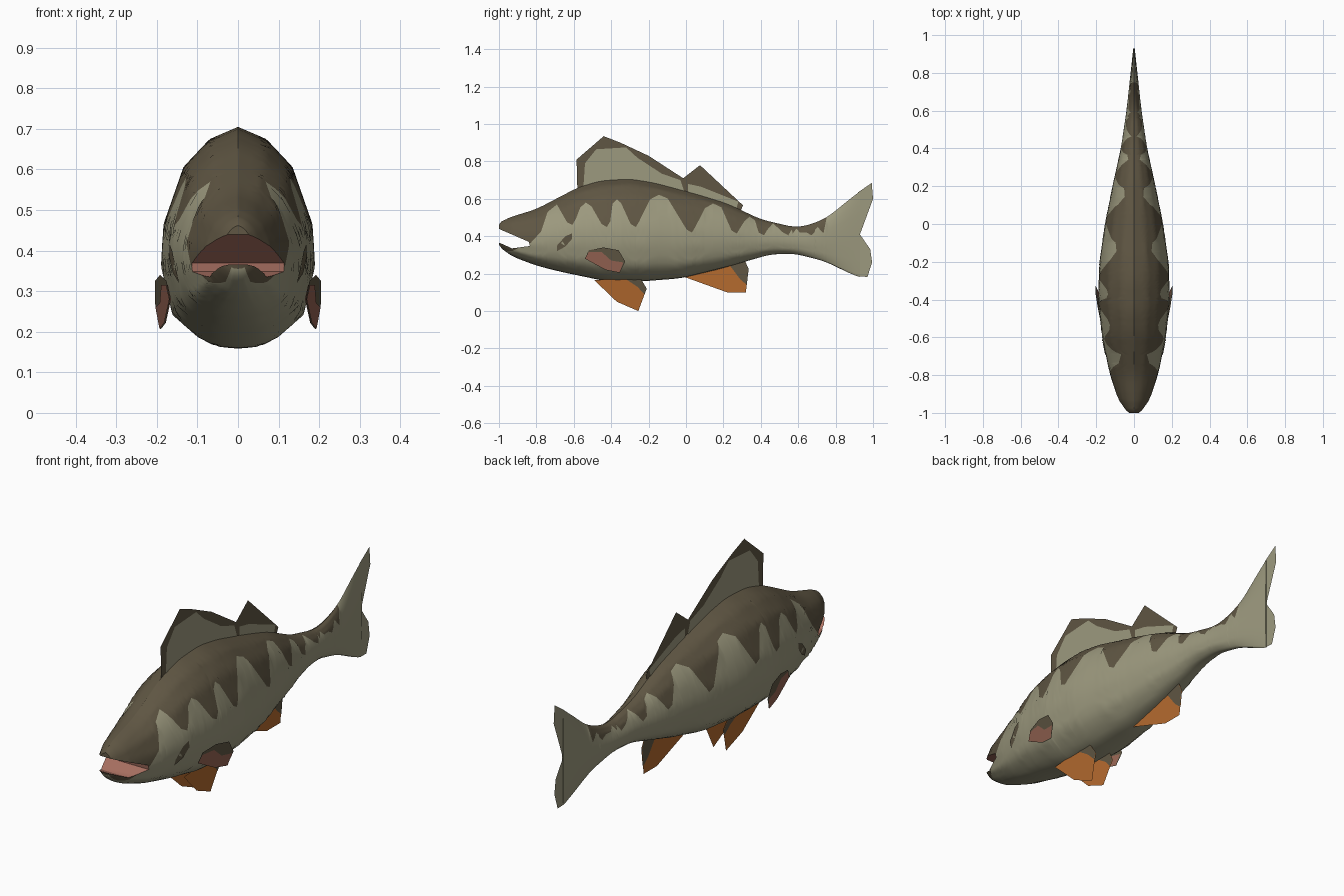
import bpy, bmesh, math

if "Cube" in bpy.data.objects:
    bpy.data.objects.remove(bpy.data.objects["Cube"])


def material(name, rgb):
    m = bpy.data.materials.new(name)
    m.diffuse_color = (*rgb, 1)
    m.use_nodes = True
    m.node_tree.nodes["Principled BSDF"].inputs["Base Color"].default_value = m.diffuse_color
    return m


LIGHT = material("pale_olive", (0.335, 0.32, 0.21))
DARK = material("dark_olive", (0.115, 0.093, 0.056))
PINK = material("mouth_pink", (0.46, 0.19, 0.14))
ORANGE = material("fin_orange", (0.46, 0.145, 0.028))
ROSE = material("fin_rose", (0.30, 0.125, 0.085))


def lerp(table, t):
    """Straight-line interpolation of (t, value) pairs."""
    if t <= table[0][0]:
        return table[0][1]
    for (a, u), (b, v) in zip(table, table[1:]):
        if t <= b:
            return u + (v - u) * (t - a) / (b - a)
    return table[-1][1]


def smooth(table, t):
    """Rounded interpolation: average of nearby straight-line samples."""
    r = min(0.04, t - table[0][0], table[-1][0] - t)
    return sum(lerp(table, t + r * k / 3) for k in range(-3, 4)) / 7


# Body profiles along y: back line, belly line, half width
TOP = [(-1, .462), (-.985, .485), (-.93, .505), (-.8, .545), (-.58, .66), (-.46, .697),
       (-.3, .707), (-.165, .685), (.075, .62), (.22, .575), (.4, .49), (.58, .448),
       (.66, .46), (.755, .50), (.877, .60), (.93, .64)]
BOTTOM = [(-1, .355), (-.98, .325), (-.93, .292), (-.8, .243), (-.67, .21), (-.43, .16),
          (-.245, .158), (-.03, .175), (.18, .225), (.45, .303), (.58, .307), (.74, .267),
          (.9, .19), (.93, .183)]
WIDTH = [(-1, .035), (-.97, .065), (-.93, .085), (-.87, .105), (-.77, .135), (-.6, .17),
         (-.4, .191), (-.2, .185), (0, .155), (.2, .115), (.4, .07), (.6, .04), (.8, .018),
         (.93, .004)]
# Cross-section: height fraction to width fraction
SECTION = [(0, 0), (.008, .28), (.05, .52), (.15, .85), (.37, 1), (.56, .97), (.82, .71),
           (.945, .37), (1, 0)]
# Lower edge of the dark back: lip, then bars
EDGE = [(-1, .32), (-.93, .32), (-.89, .34), (-.83, .365), (-.775, .425), (-.74, .53),
        (-.69, .57)]
BARS = [(-.62, .46, -.535, .58), (-.435, .45, -.37, .598), (-.28, .45, -.145, .622),
        (.02, .42, .145, .575), (.26, .415, .34, .505), (.405, .405, .465, .47),
        (.535, .405, .59, .44), (.66, .405, .705, .45)]
for y0, low, y1, high in BARS:
    EDGE += [(y0 - .016, low + .015), (y0 + .012, low), (y0 + .03, low + .03),
             (y1 - .035 * (y1 - y0) / .1, high - .025), (y1, high),
             (y1 + .35 * (y1 - y0), high - .02)]
EDGE += [(.735, .415), (.75, .49), (.93, .70)]
EDGE.sort()


def half_width(y, z):
    a, b = smooth(BOTTOM, y), smooth(TOP, y)
    return smooth(WIDTH, y) * lerp(SECTION, (z - a) / (b - a))


def finish(bm, name, mats):
    me = bpy.data.meshes.new(name)
    bm.to_mesh(me)
    bm.free()
    for m in mats:
        me.materials.append(m)
    ob = bpy.data.objects.new(name, me)
    bpy.context.collection.objects.link(ob)
    return ob


# Body: lofted rings, each with a point exactly on the colour edge
N = 12
ys = sorted({round(-1 + 1.93 * i / 150, 4) for i in range(151)} | {round(p[0], 4) for p in EDGE})
bm = bmesh.new()
rings = []
for y in ys:
    a, b = smooth(BOTTOM, y), smooth(TOP, y)
    e = min(max((lerp(EDGE, y) - a) / (b - a), .04), .985)
    fs = [e + (1 - e) * math.sin(math.pi / 2 * (1 - i / N)) for i in range(N)]
    fs += [e * (1 - math.sin(math.pi / 2 * i / N)) for i in range(N + 1)]
    pts = [(smooth(WIDTH, y) * lerp(SECTION, f), a + f * (b - a)) for f in fs]
    pts[0], pts[-1] = (0, b), (0, a)
    loop = pts + [(-x, z) for x, z in pts[-2:0:-1]]
    rings.append([bm.verts.new((x, y, z)) for x, z in loop])
M = 4 * N
for k, (r, q) in enumerate(zip(rings, rings[1:])):
    for i in range(M):
        j = (i + 1) % M
        f = bm.faces.new((r[i], r[j], q[j], q[i]))
        dark = (i < N or i >= M - N) and (ys[k] + ys[k + 1]) / 2 < .75
        f.material_index = 1 if dark else 0
bm.faces.new(rings[0]).material_index = 1
bm.faces.new(rings[-1])
bmesh.ops.recalc_face_normals(bm, faces=bm.faces)
body = finish(bm, "body", [LIGHT, DARK, PINK])

# Mouth: wedge cut out of the head, pink inside
bm = bmesh.new()
wedge = [(-1.1, .483), (-.99, .435), (-.84, .37), (-.835, .348), (-.93, .335), (-.99, .362),
         (-1.1, .40)]
left = [bm.verts.new((-.3, y, z)) for y, z in wedge]
right = [bm.verts.new((.3, y, z)) for y, z in wedge]
bm.faces.new(left)
bm.faces.new(right[::-1])
for i in range(len(wedge)):
    j = (i + 1) % len(wedge)
    bm.faces.new((left[i], left[j], right[j], right[i]))
for f in bm.faces:
    f.material_index = 2
bmesh.ops.recalc_face_normals(bm, faces=bm.faces)
cutter = finish(bm, "mouth_cutter", [LIGHT, DARK, PINK])
cutter.hide_render = True
cut = body.modifiers.new("mouth", 'BOOLEAN')
cut.operation, cut.solver, cut.object = 'DIFFERENCE', 'EXACT', cutter
bpy.context.view_layer.objects.active = body
body.select_set(True)
bpy.ops.object.modifier_apply(modifier="mouth")
bpy.data.objects.remove(cutter)
bpy.ops.object.shade_smooth_by_angle(angle=math.radians(40))


def fin(name, outline, mat, x_of=lambda y, z: 0, side=1, patch_mat=None, patches=()):
    """Flat membrane with coloured patches laid on both faces."""
    bm = bmesh.new()

    def sheet(pts, off, idx):
        f = bm.faces.new([bm.verts.new((side * (x_of(y, z) + off), y, z)) for y, z in pts])
        f.material_index = idx
    sheet(outline, 0, 0)
    for p in patches:
        for off in (-.002, .002):
            sheet(p, off, 1)
    return finish(bm, name, [mat, patch_mat or mat])


# Back fins with pale panels
fin("dorsal_fin", [(-.58, .62), (-.585, .81), (-.44, .935), (-.35, .90), (-.2, .83),
                   (-.015, .71), (.075, .78), (.305, .565), (.29, .53), (.1, .58), (-.3, .66)],
    DARK, patch_mat=LIGHT, patches=[
        [(-.55, .64), (-.54, .79), (-.48, .865), (-.32, .875), (-.26, .82), (-.13, .735),
         (-.03, .70), (.0, .61), (-.3, .66)],
        [(.01, .68), (.08, .665), (.28, .585), (.27, .55), (.1, .59), (.01, .62)]])

# Tail lobes behind the flattened end of the body
fin("tail_upper_lobe", [(.92, .635), (.993, .685), (1.0, .60), (.93, .41), (.92, .41)], LIGHT)
fin("tail_lower_lobe", [(.92, .41), (.93, .41), (.985, .33), (.995, .26), (.97, .183),
                        (.92, .185)], LIGHT)

# Belly fin at the rear
fin("anal_fin", [(-.03, .19), (.18, .24), (.31, .28), (.335, .225), (.32, .10), (.22, .10)],
    ORANGE, patch_mat=DARK, patches=[[(.23, .25), (.31, .275), (.335, .225), (.325, .14),
                                      (.29, .17)]])

# Paired fins and gill marks
gill = [(-.61, .415), (-.645, .40), (-.69, .35), (-.69, .32), (-.645, .345), (-.61, .385)]
for side, label in ((1, "right"), (-1, "left")):
    fin("pelvic_fin_" + label, [(-.49, .165), (-.35, .175), (-.24, .17), (-.21, .12),
                                (-.255, 0), (-.37, .05)], ORANGE,
        lambda y, z: .033 + .14 * z, side, DARK,
        [[(-.32, .17), (-.24, .17), (-.21, .12), (-.222, .09), (-.26, .13)]])
    fin("pectoral_fin_" + label, [(-.54, .28), (-.52, .325), (-.44, .34), (-.36, .325),
                                  (-.325, .265), (-.355, .205), (-.43, .22)], DARK,
        lambda y, z: .167 + .18 * (y + .54) + .12 * (z - .28), side, ROSE,
        [[(-.54, .28), (-.52, .315), (-.45, .315), (-.40, .27), (-.335, .26), (-.355, .207),
          (-.43, .222)]])
    fin("gill_mark_" + label, gill, DARK, lambda y, z: half_width(y, z) + .004, side)
